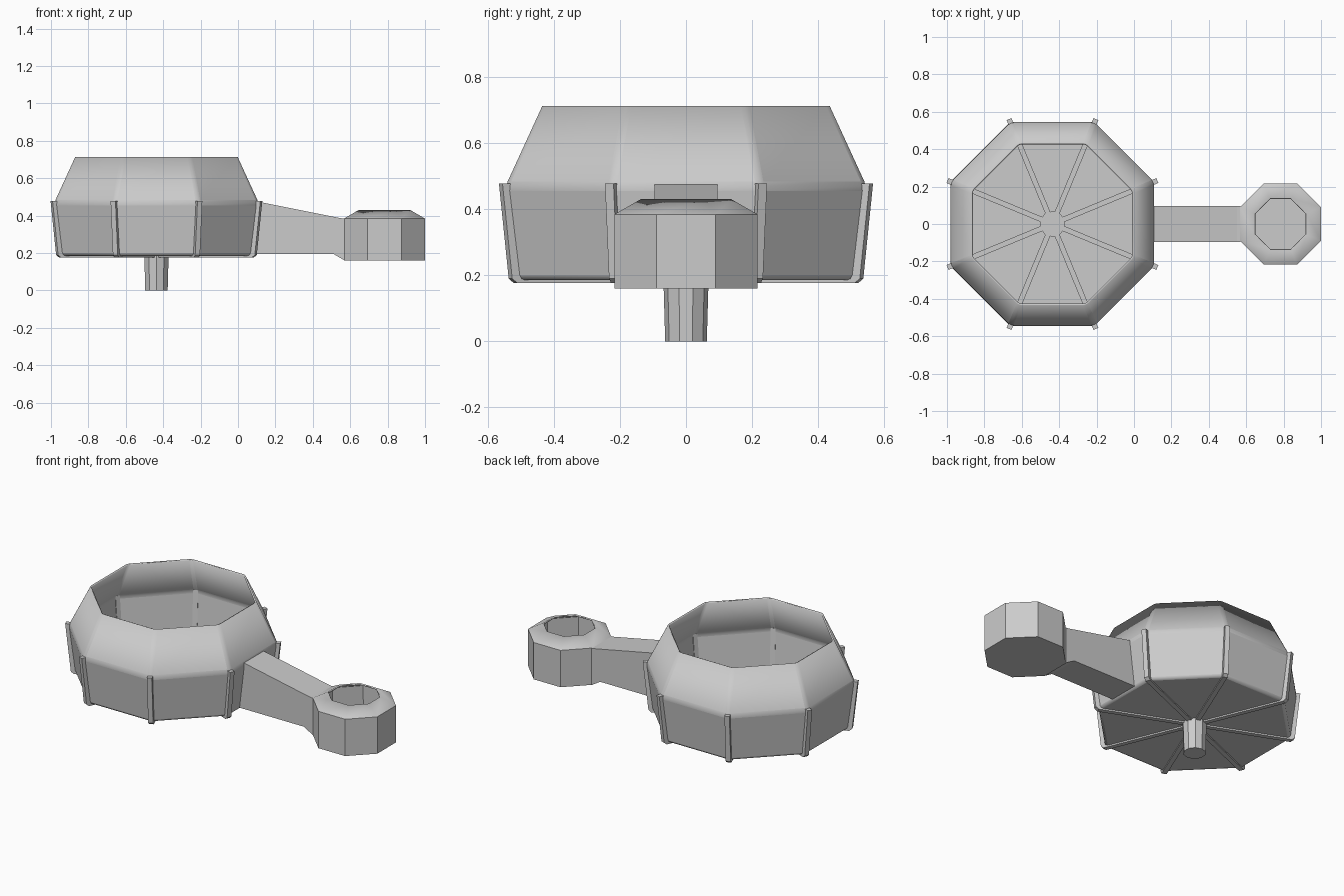
import bpy, bmesh, math

if "Cube" in bpy.data.objects:
    bpy.data.objects.remove(bpy.data.objects["Cube"])

BOWL_X, CUP_X = -0.436, 0.783


def make_object(name, bm, x=0.0):
    mesh = bpy.data.meshes.new(name)
    bm.to_mesh(mesh)
    bm.free()
    ob = bpy.data.objects.new(name, mesh)
    ob.location.x = x
    bpy.context.collection.objects.link(ob)
    return ob


def octagon_shell(name, profile, x, wall, bevel):
    """Open-topped octagonal vessel from (apothem, z) rings, listed bottom to top."""
    bm = bmesh.new()
    rings = []
    for apothem, z in profile:
        r = apothem / math.cos(math.pi / 8)
        rings.append([bm.verts.new((r * math.cos(math.pi / 8 + k * math.pi / 4),
                                    r * math.sin(math.pi / 8 + k * math.pi / 4), z))
                      for k in range(8)])
    bm.faces.new(rings[0][::-1])
    for lo, hi in zip(rings, rings[1:]):
        for k in range(8):
            j = (k + 1) % 8
            bm.faces.new((lo[k], lo[j], hi[j], hi[k]))
    ob = make_object(name, bm, x)
    if bevel:
        mod = ob.modifiers.new("soft_edges", 'BEVEL')
        mod.width = bevel
        mod.segments = 2
        mod.limit_method = 'ANGLE'
        mod.angle_limit = math.radians(20)
    mod = ob.modifiers.new("wall", 'SOLIDIFY')
    mod.thickness = wall
    mod.offset = -1
    smooth(ob)
    return ob


def smooth(ob):
    bpy.ops.object.select_all(action='DESELECT')
    ob.select_set(True)
    bpy.context.view_layer.objects.active = ob
    bpy.ops.object.shade_smooth_by_angle(angle=math.radians(30))


def extrude_profile(bm, profile, half_width, angle=0.0):
    """Solid plate from an (r, z) outline, turned about z."""
    c, s = math.cos(angle), math.sin(angle)
    sides = [[bm.verts.new((r * c - y * s, r * s + y * c, z)) for r, z in profile]
             for y in (-half_width, half_width)]
    a, b = sides
    bm.faces.new(a)
    bm.faces.new(b[::-1])
    n = len(profile)
    for i in range(n):
        j = (i + 1) % n
        bm.faces.new((a[j], a[i], b[i], b[j]))


# Large bowl
octagon_shell("bowl", [(0.512, 0.185), (0.546, 0.47), (0.435, 0.712)], BOWL_X, 0.01, 0.015)

# L-shaped ribs under the floor and up each corner
bm = bmesh.new()
rib = [(0, 0.176), (0.558, 0.176), (0.575, 0.19), (0.607, 0.478),
       (0.57, 0.478), (0.54, 0.205), (0, 0.205)]
for k in range(8):
    extrude_profile(bm, rib, 0.014, math.pi / 8 + k * math.pi / 4)
bmesh.ops.recalc_face_normals(bm, faces=bm.faces)
make_object("bowl_ribs", bm, BOWL_X)

# Tapered post below the bowl
bm = bmesh.new()
bmesh.ops.create_cone(bm, cap_ends=True, segments=10, radius1=0.063, radius2=0.069, depth=0.21)
bmesh.ops.translate(bm, verts=bm.verts, vec=(0, 0, 0.105))
make_object("stand_post", bm, BOWL_X)

# Sloping arm joining bowl and cup
bm = bmesh.new()
arm = [(0.072, 0.195), (0.51, 0.195), (0.57, 0.16), (0.57, 0.384), (0.55, 0.386), (0.105, 0.475)]
extrude_profile(bm, arm, 0.095)
bmesh.ops.recalc_face_normals(bm, faces=bm.faces)
make_object("arm", bm)

# Small cup at the end of the arm
octagon_shell("small_cup", [(0.217, 0.16), (0.217, 0.384), (0.137, 0.43)], CUP_X, 0.01, 0)
